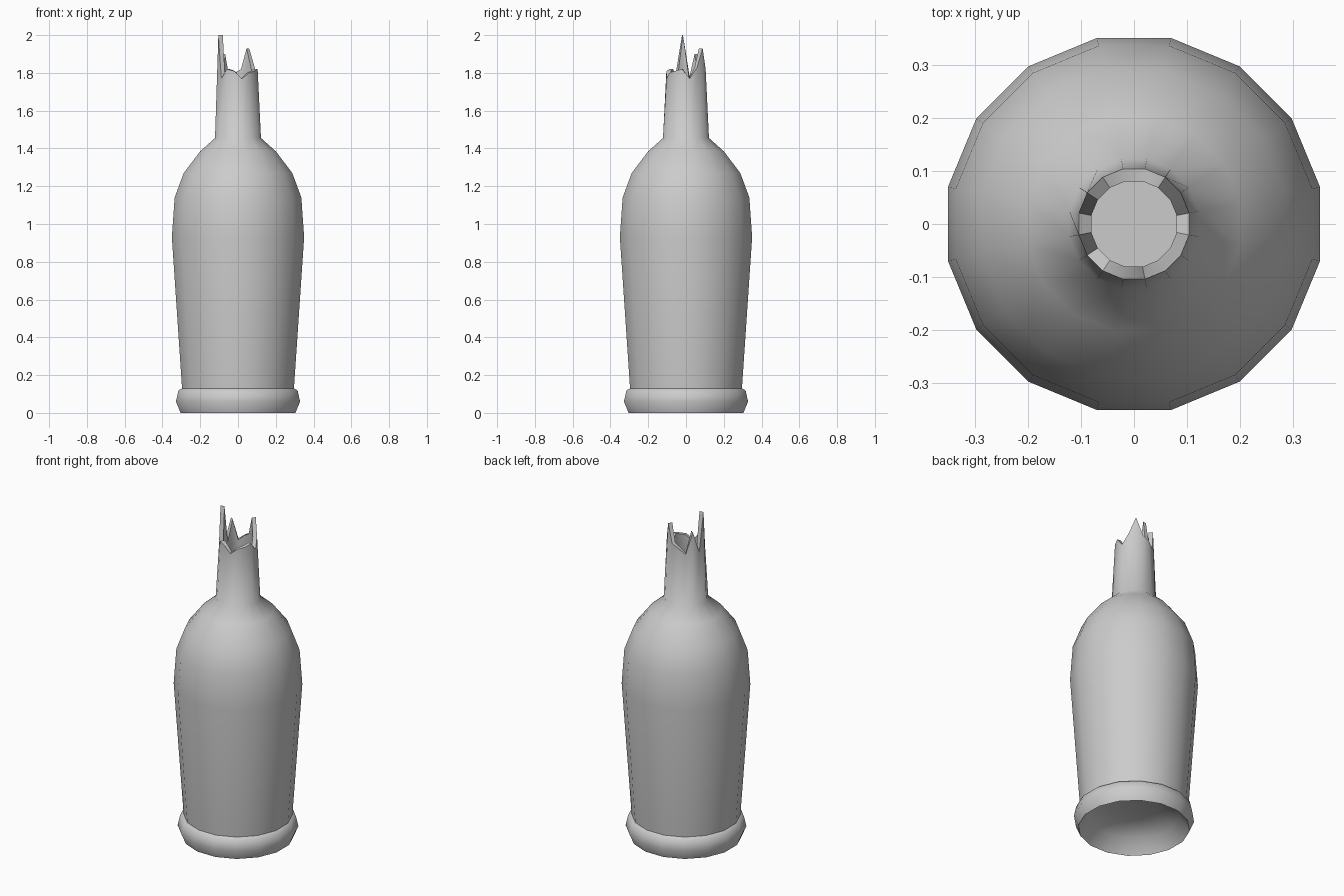
import bpy, bmesh
from math import cos, sin, pi, radians

cube = bpy.data.objects.get("Cube")
if cube:
    bpy.data.objects.remove(cube, do_unlink=True)

SIDES = 16

# one flat grey for the whole bottle
grey = bpy.data.materials.new("grey_glass")
grey.use_nodes = True
colour = (0.6, 0.6, 0.6, 1)
grey.diffuse_color = colour
grey.node_tree.nodes["Principled BSDF"].inputs["Base Color"].default_value = colour

# heights of the broken rim, counter-clockwise from +x
shards = [1.77, 1.83, 1.93, 1.82, 1.80, 1.77, 1.90, 1.77,
          2.0, 1.77, 1.82, 1.81, 1.77, 1.80, 1.81, 1.82]

# profiles as (radius, height): hollow underside, foot band, body and neck
outside = [(0.13, 0.12), (0.25, 0.08), (0.31, 0), (0.335, 0.06), (0.322, 0.118),
           (0.302, 0.13), (0.357, 0.93), (0.342, 1.14), (0.293, 1.27),
           (0.204, 1.385), (0.124, 1.455)]
# cavity, from the neck down to the floor
inside = [(0.092, 1.45), (0.17, 1.37), (0.26, 1.25), (0.31, 1.13),
          (0.325, 0.93), (0.272, 0.16)]

bm = bmesh.new()


def ring(radius, heights):
    verts = []
    for i, z in enumerate(heights):
        a = 2 * pi * (i + 0.5) / SIDES
        verts.append(bm.verts.new((radius * cos(a), radius * sin(a), z)))
    return verts


def level(radius, z):
    return ring(radius, [z] * SIDES)


# rings run up the outside, over the broken rim and down the cavity
rings = [level(r, z) for r, z in outside]
rings += [ring(0.106, shards), ring(0.082, shards)]
rings += [level(r, z) for r, z in inside]

for low, high in zip(rings, rings[1:]):
    for i in range(SIDES):
        j = (i + 1) % SIDES
        bm.faces.new((low[i], low[j], high[j], high[i]))

# close the underside and the inner floor
bm.faces.new(rings[0][::-1])
bm.faces.new(rings[-1])
bmesh.ops.recalc_face_normals(bm, faces=bm.faces[:])

mesh = bpy.data.meshes.new("broken_bottle")
bm.to_mesh(mesh)
bm.free()
mesh.materials.append(grey)
bottle = bpy.data.objects.new("broken_bottle", mesh)
bpy.context.collection.objects.link(bottle)

# smooth glass, keeping the foot and broken rim crisp
bpy.ops.object.select_all(action='DESELECT')
bottle.select_set(True)
bpy.context.view_layer.objects.active = bottle
bpy.ops.object.shade_smooth_by_angle(angle=radians(55))
